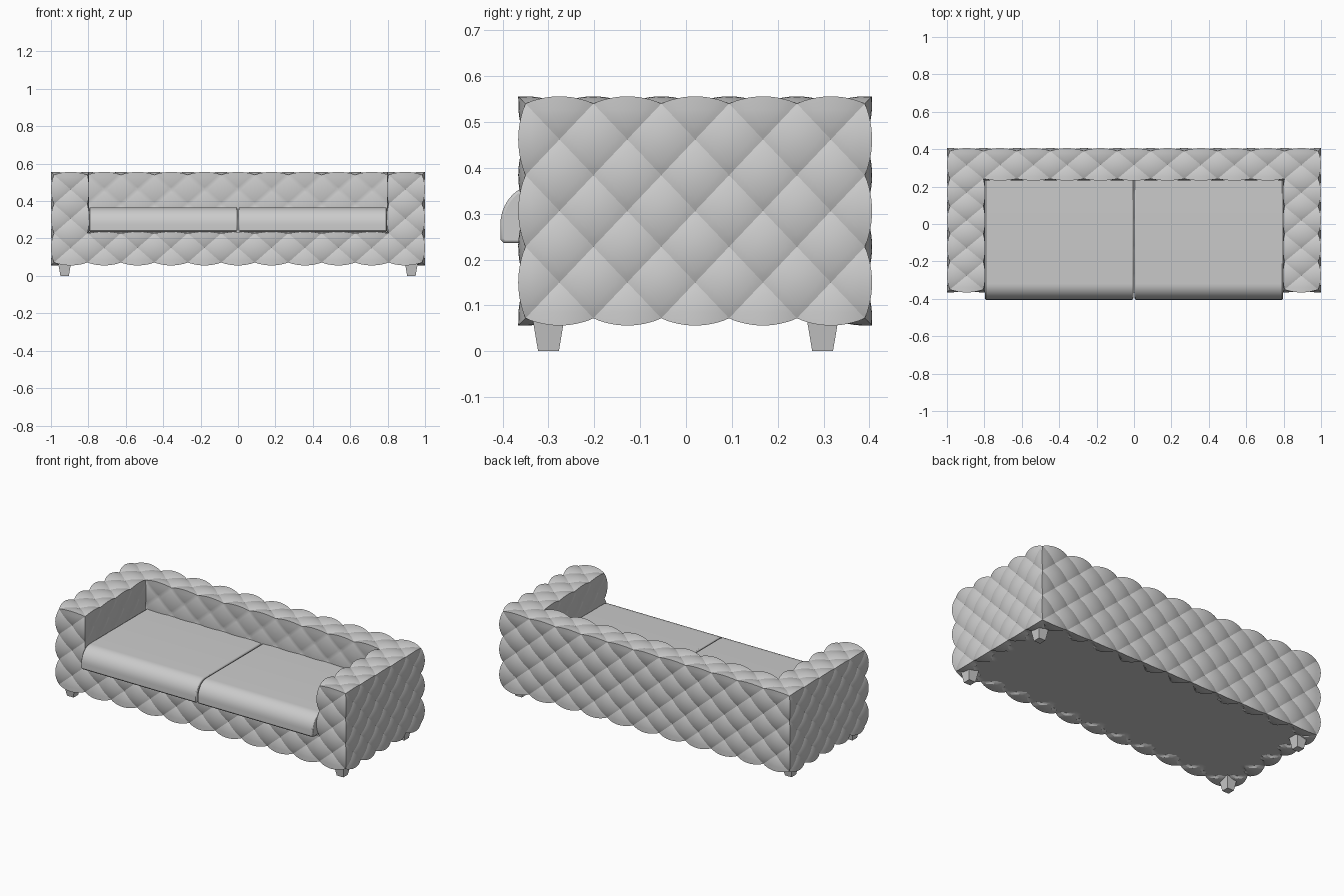
import bpy
import bmesh
import math
from mathutils import Vector

cube = bpy.data.objects.get("Cube")
if cube:
    bpy.data.objects.remove(cube, do_unlink=True)

fabric = bpy.data.materials.new("grey_upholstery")
fabric.use_nodes = True
grey = (0.6, 0.6, 0.6, 1)
fabric.diffuse_color = grey
fabric.node_tree.nodes["Principled BSDF"].inputs["Base Color"].default_value = grey


def add_object(name, bm, angle=None):
    mesh = bpy.data.meshes.new(name)
    bm.to_mesh(mesh)
    bm.free()
    mesh.materials.append(fabric)
    obj = bpy.data.objects.new(name, mesh)
    bpy.context.collection.objects.link(obj)
    if angle:
        bpy.ops.object.select_all(action='DESELECT')
        obj.select_set(True)
        bpy.context.view_layer.objects.active = obj
        bpy.ops.object.shade_smooth_by_angle(angle=math.radians(angle))
    return obj


# Tufted frame: blocks on a half-diamond lattice, each exposed side quilted
COUNT = (22, 10, 6)
LOW = Vector((-0.984, -0.350, 0.072))
HIGH = Vector((0.984, 0.390, 0.540))
STEP = [(HIGH[k] - LOW[k]) / COUNT[k] for k in range(3)]
PUFF = 0.016
FINE = 6


def filled(c):
    if any(c[k] < 0 or c[k] >= COUNT[k] for k in range(3)):
        return False
    arm = c[0] < 2 or c[0] >= COUNT[0] - 2
    back = c[1] >= COUNT[1] - 2
    return arm or back or c[2] < 2


def bulge(u, v):
    # Diamond pillow: zero at the buttons, half height along the seams
    a = abs(math.sin(math.pi * (u + v) / 2))
    b = abs(math.sin(math.pi * (u - v) / 2))
    return PUFF * (a ** 0.8 + b ** 0.8) / 2


def push(p, axis, side):
    u, v = [p[k] / FINE for k in range(3) if k != axis]
    plane = p[axis] / FINE
    amount = bulge(u, v)
    if axis == 2 and side < 0:
        # Underside stays flat except for the pads wrapping under its rim
        rim = min(abs(u - round(u / 2 - 0.5) * 2 - 1) + min(v, COUNT[1] - v),
                  abs(v - round(v / 2 - 0.5) * 2 - 1) + min(u, COUNT[0] - u))
        return side * amount if rim < 1 else 0
    if 0 < plane < COUNT[axis]:
        amount *= 0.4 if axis == 2 else 0.6
    return side * amount


bm = bmesh.new()
points = {}
normals = {}


def vertex(p, axis, side):
    if p not in points:
        points[p] = bm.verts.new((0, 0, 0))
        normals[p] = set()
    normals[p].add((axis, side))
    return points[p]


def quilt_patch(cell, axis, side):
    ua, va = [k for k in range(3) if k != axis]
    even = (cell[ua] + cell[va]) % 2 == 0
    plane = (cell[axis] + (side > 0)) * FINE
    flip = (side > 0) == (axis == 1)
    for i in range(FINE):
        for j in range(FINE):
            ring = []
            for di, dj in ((0, 0), (1, 0), (1, 1), (0, 1)):
                p = [plane] * 3
                p[ua] = cell[ua] * FINE + i + di
                p[va] = cell[va] * FINE + j + dj
                ring.append(vertex(tuple(p), axis, side))
            if not even:
                ring = ring[1:] + ring[:1]
            for tri in ((ring[0], ring[1], ring[2]), (ring[0], ring[2], ring[3])):
                bm.faces.new(tri[::-1] if flip else tri)


for x in range(COUNT[0]):
    for y in range(COUNT[1]):
        for z in range(COUNT[2]):
            if not filled((x, y, z)):
                continue
            for axis in range(3):
                for side in (-1, 1):
                    beside = [x, y, z]
                    beside[axis] += side
                    if not filled(beside):
                        quilt_patch((x, y, z), axis, side)

for p, vert in points.items():
    place = [LOW[k] + p[k] / FINE * STEP[k] for k in range(3)]
    for axis, side in normals[p]:
        place[axis] += push(p, axis, side)
    vert.co = place
add_object("tufted_frame", bm, 24)


# Seat cushions: rounded front profile drawn across the width
def seat_cushion(name, x0, x1):
    bottom, top, front, rear = 0.236, 0.366, -0.405, 0.245
    profile = [(rear, bottom), (front + 0.008, bottom), (front, bottom + 0.008)]
    for k in range(11):
        t = math.pi / 2 * k / 10
        profile.append((front + 0.085 * (1 - math.cos(t)),
                        top - 0.09 + 0.09 * math.sin(t)))
    profile.append((rear, top))
    bm = bmesh.new()
    face = bm.faces.new([bm.verts.new((x0, y, z)) for y, z in profile])
    out = bmesh.ops.extrude_face_region(bm, geom=[face])
    moved = [g for g in out["geom"] if isinstance(g, bmesh.types.BMVert)]
    bmesh.ops.translate(bm, verts=moved, vec=(x1 - x0, 0, 0))
    bmesh.ops.recalc_face_normals(bm, faces=bm.faces)
    obj = add_object(name, bm, 35)
    bevel = obj.modifiers.new("soft_edge", 'BEVEL')
    bevel.width = 0.006
    bevel.segments = 2
    bevel.limit_method = 'ANGLE'
    bevel.angle_limit = math.radians(50)


seat_cushion("left_seat_cushion", 0.004, 0.796)
seat_cushion("right_seat_cushion", -0.796, -0.004)

# Tapered square feet
for end, y in (("front", -0.3), ("back", 0.298)):
    for hand, x in (("left", 0.927), ("right", -0.927)):
        bm = bmesh.new()
        bmesh.ops.create_cone(bm, cap_ends=True, segments=4, radius1=0.032,
                              radius2=0.05, depth=0.075)
        bmesh.ops.rotate(bm, verts=bm.verts, cent=(0, 0, 0),
                         matrix=Vector((1, 1, 0)).to_track_quat('X', 'Z').to_matrix())
        bmesh.ops.translate(bm, verts=bm.verts, vec=(x, y, 0.0375))
        add_object(f"{end}_{hand}_foot", bm)
